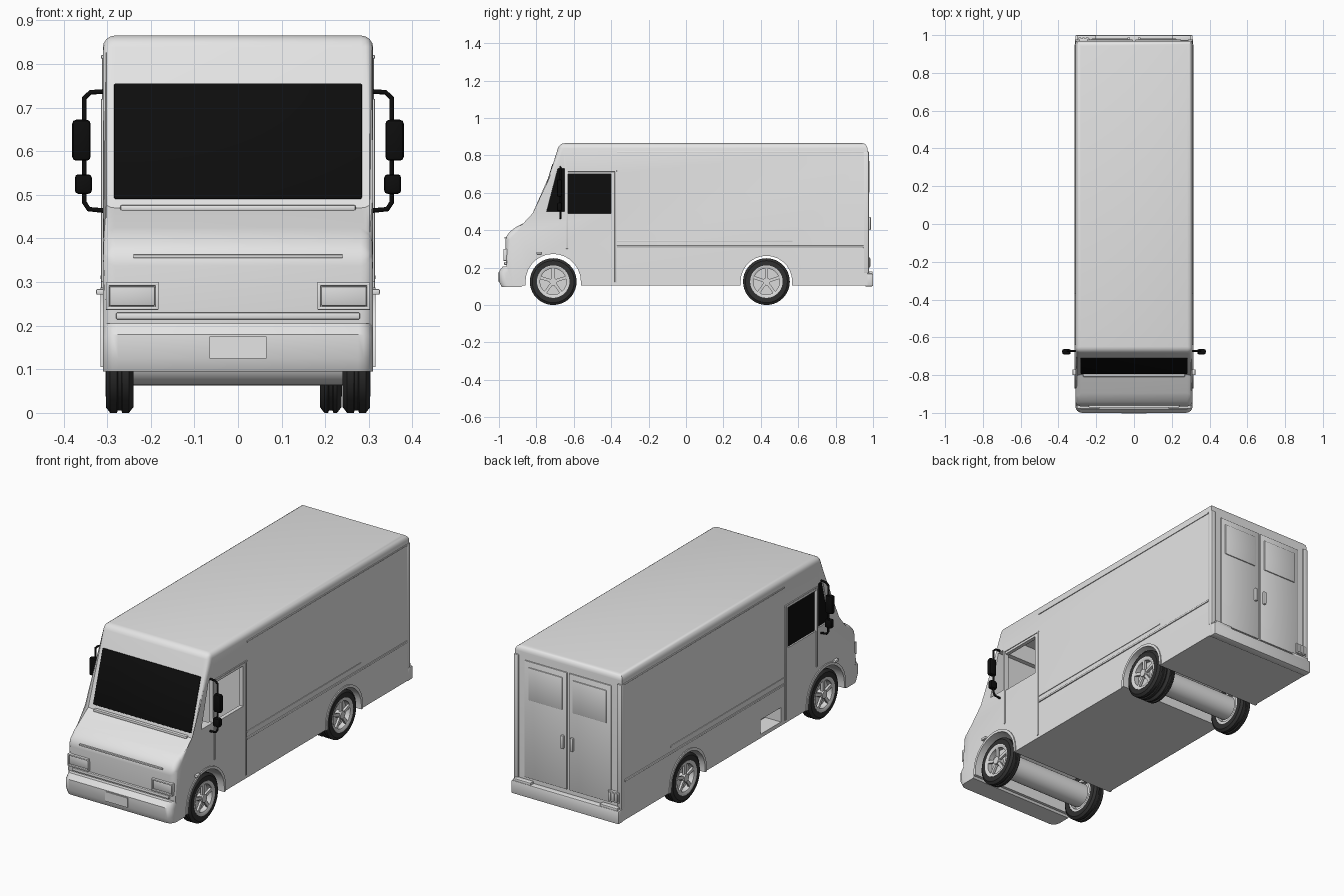
import bpy, bmesh, math
from math import sin, cos, pi
from mathutils import Matrix, Vector

if "Cube" in bpy.data.objects:
    bpy.data.objects.remove(bpy.data.objects["Cube"])


def material(name, value, rough=0.6):
    m = bpy.data.materials.new(name)
    m.use_nodes = True
    color = (value, value, value, 1)
    m.diffuse_color = color
    bsdf = m.node_tree.nodes["Principled BSDF"]
    bsdf.inputs["Base Color"].default_value = color
    bsdf.inputs["Roughness"].default_value = rough
    return m


PAINT = material("light grey paint", 0.78)
BLACK = material("black glass and plastic", 0.004)
RUBBER = material("dark rubber", 0.03)
METAL = material("wheel metal", 0.7)


def make(name, bm, mat):
    bmesh.ops.recalc_face_normals(bm, faces=bm.faces)
    me = bpy.data.meshes.new(name)
    bm.to_mesh(me)
    bm.free()
    me.materials.append(mat)
    ob = bpy.data.objects.new(name, me)
    bpy.context.collection.objects.link(ob)
    return ob


def box(name, x, y, z, mat, bevel=0.0, segments=2, tilt=0.0):
    """Box from three (low, high) ranges, tilted about its own x axis."""
    bm = bmesh.new()
    bmesh.ops.create_cube(bm, size=1)
    size = [r[1] - r[0] for r in (x, y, z)]
    mid = [(r[0] + r[1]) / 2 for r in (x, y, z)]
    bmesh.ops.scale(bm, vec=size, verts=bm.verts)
    if bevel:
        bmesh.ops.bevel(bm, geom=bm.edges[:], offset=bevel, segments=segments,
                        profile=0.5, affect='EDGES')
    bmesh.ops.transform(bm, verts=bm.verts,
                        matrix=Matrix.Translation(mid) @ Matrix.Rotation(tilt, 4, 'X'))
    return make(name, bm, mat)


def prism(points, x0, x1):
    """Side profile of (y, z) points stretched along x."""
    bm = bmesh.new()
    a = [bm.verts.new((x0, y, z)) for y, z in points]
    b = [bm.verts.new((x1, y, z)) for y, z in points]
    bm.faces.new(a)
    bm.faces.new(b[::-1])
    n = len(points)
    for i in range(n):
        bm.faces.new((a[i], b[i], b[(i + 1) % n], a[(i + 1) % n]))
    return bm, a, b


def lathe(name, profile, center, mat, steps=40):
    """Closed (x, radius) profile spun about the x axis."""
    bm = bmesh.new()
    rings = []
    for i in range(steps):
        t = 2 * pi * i / steps
        rings.append([bm.verts.new((x, r * cos(t), r * sin(t))) for x, r in profile])
    n = len(profile)
    for i in range(steps):
        p, q = rings[i], rings[(i + 1) % steps]
        for j in range(n):
            bm.faces.new((p[j], p[(j + 1) % n], q[(j + 1) % n], q[j]))
    bmesh.ops.translate(bm, vec=center, verts=bm.verts)
    return make(name, bm, mat)


def cylinder(name, x, y, z, radius, mat, steps=32):
    bm = bmesh.new()
    bmesh.ops.create_cone(bm, cap_ends=True, segments=steps, radius1=radius,
                          radius2=radius, depth=x[1] - x[0],
                          matrix=Matrix.Translation(((x[0] + x[1]) / 2, y, z))
                          @ Matrix.Rotation(pi / 2, 4, 'Y'))
    return make(name, bm, mat)


def cut(target, cutter):
    mod = target.modifiers.new("opening", 'BOOLEAN')
    mod.operation = 'DIFFERENCE'
    mod.solver = 'EXACT'
    mod.object = cutter
    cutter.hide_render = True
    bpy.context.view_layer.objects.active = target
    bpy.ops.object.modifier_apply(modifier=mod.name)
    bpy.data.objects.remove(cutter)


FRONT_Y, REAR_Y, AXLE_Z, FLOOR, HALF = -0.71, 0.43, 0.125, 0.105, 0.31


def arch(y, r, steps=14):
    pts = [(y + r * cos(pi * i / steps), AXLE_Z + r * sin(pi * i / steps))
           for i in range(steps + 1)]
    return [(y + r, FLOOR)] + pts + [(y - r, FLOOR)]


# Body shell: side profile with wheel arches and softened upper edges
upper = [(-0.95, FLOOR), (-0.96, 0.21), (-0.967, 0.365), (-0.92, 0.412), (-0.797, 0.47),
         (-0.677, 0.865), (0.97, 0.865), (0.97, FLOOR)]
bm, a, b = prism(upper + arch(REAR_Y, 0.138) + arch(FRONT_Y, 0.148), -HALF, HALF)
soft = []
for side in (a, b):
    soft += [bm.edges.get((side[i], side[i + 1])) for i in range(0, 6)]
soft += [bm.edges.get((a[i], b[i])) for i in (2, 3, 5, 6)]
bmesh.ops.bevel(bm, geom=soft, offset=0.028, segments=4, profile=0.5,
                affect='EDGES', clamp_overlap=True)
body = make("body_shell", bm, PAINT)

# Cab interior, window openings and step well
quarter = [(-0.745, 0.5), (-0.65, 0.5), (-0.65, 0.73), (-0.685, 0.73)]
cut(body, box("cab_cutter", (-0.29, 0.29), (-0.66, -0.38), (0.3, 0.82), PAINT))
cut(body, box("door_window_cutter", (-0.4, 0.4), (-0.63, -0.4), (0.49, 0.7), PAINT))
cut(body, make("quarter_window_cutter", prism(quarter, -0.4, 0.4)[0], PAINT))
cut(body, box("step_cutter", (-0.4, -0.22), (-0.34, -0.17), (0.125, 0.2), PAINT))

# Glass
box("windshield", (-0.284, 0.284), (-0.754, -0.746), (0.484, 0.761), BLACK, 0.0035,
    tilt=-0.293)
box("right_door_glass", (-0.302, -0.296), (-0.632, -0.398), (0.488, 0.702), BLACK)
make("right_quarter_glass", prism(quarter, -0.302, -0.296)[0], BLACK)
box("windshield_cowl", (-0.27, 0.27), (-0.81, -0.785), (0.462, 0.477), PAINT, 0.005)

# Front bumper with rounded ends, chin and plate
bm, a, b = prism([(-0.985, 0.095), (-1.0, 0.125), (-1.0, 0.18), (-0.98, 0.205),
                  (-0.862, 0.205), (-0.862, 0.12), (-0.88, 0.095)], -HALF, HALF)
ends = [bm.edges.get((s[i], s[i + 1])) for s in (a, b) for i in range(3)]
bmesh.ops.bevel(bm, geom=ends, offset=0.035, segments=4, profile=0.5, affect='EDGES')
make("front_bumper", bm, PAINT)
box("front_plate", (-0.065, 0.065), (-1.004, -0.998), (0.125, 0.175), PAINT)
box("grille_bar", (-0.28, 0.28), (-0.972, -0.95), (0.214, 0.23), PAINT, 0.004)
box("hood_seam", (-0.24, 0.24), (-0.971, -0.96), (0.355, 0.363), PAINT, 0.002)

# Rear bumper, doors, door frames and lamp
box("rear_bumper", (-HALF, HALF), (0.955, 1.0), (0.1, 0.168), PAINT, 0.005)
for s, side in ((1, "left"), (-1, "right")):
    def span(lo, hi):
        return (min(s * lo, s * hi), max(s * lo, s * hi))
    box(side + "_rear_door", span(0.006, 0.25), (0.966, 0.976), (0.19, 0.8), PAINT, 0.002)
    box(side + "_rear_window_panel", span(0.03, 0.225), (0.97, 0.981), (0.6, 0.77),
        PAINT, 0.003)
    box(side + "_rear_handle", span(0.02, 0.035), (0.97, 0.988), (0.4, 0.47), PAINT, 0.003)
    box(side + "_bumper_step", span(0.2, 0.3), (0.97, 0.998), (0.165, 0.18), PAINT, 0.003)
    box(side + "_rear_corner_post", span(0.285, 0.312), (0.95, 0.978), (0.17, 0.82),
        PAINT, 0.004)

    # Headlight with surround
    box(side + "_headlight", span(0.19, 0.295), (-0.972, -0.93), (0.245, 0.29), METAL, 0.004)
    for k, z in enumerate(((0.236, 0.244), (0.291, 0.299))):
        box(side + "_headlight_rim_%d" % k, span(0.183, 0.302), (-0.977, -0.93), z,
            PAINT, 0.002)
    for k, x in enumerate(((0.182, 0.19), (0.295, 0.303))):
        box(side + "_headlight_post_%d" % k, span(*x), (-0.977, -0.93), (0.236, 0.299),
            PAINT, 0.002)
    box(side + "_side_marker", span(0.3, 0.325), (-0.8, -0.77), (0.271, 0.284), PAINT, 0.003)

    # Belt rail, door frame and drip rail
    box(side + "_belt_rail", span(0.305, 0.315), (-0.37, 0.95), (0.305, 0.317), PAINT, 0.003)
    box(side + "_upper_rail", span(0.305, 0.313), (-0.37, 0.57), (0.34, 0.348), PAINT, 0.002)
    box(side + "_roof_rail", span(0.305, 0.314), (-0.37, 0.95), (0.812, 0.82), PAINT, 0.002)
    for k, y in enumerate((-0.636, -0.376)):
        box(side + "_door_post_%d" % k, span(0.305, 0.314), (y - 0.005, y + 0.005),
            (0.3 if k == 0 else 0.12, 0.72), PAINT, 0.002)
    box(side + "_door_header", span(0.305, 0.314), (-0.64, -0.37), (0.712, 0.72), PAINT, 0.002)

    # Wheel arch lips
    for label, y, r in (("front", FRONT_Y, 0.148), ("rear", REAR_Y, 0.138)):
        outer = arch(y, r + 0.014)
        inner = arch(y, r)
        make(side + "_" + label + "_arch_lip",
             prism(outer + inner[::-1], *span(0.3, 0.315))[0], PAINT)

    # Mirrors on a bent arm
    curve = bpy.data.curves.new(side + "_mirror_arm", 'CURVE')
    curve.dimensions = '3D'
    curve.bevel_depth = 0.0055
    curve.bevel_resolution = 2
    curve.use_fill_caps = True
    path = [(0.3, 0.737), (0.338, 0.735), (0.352, 0.722), (0.352, 0.482),
            (0.342, 0.467), (0.3, 0.463)]
    line = curve.splines.new('POLY')
    line.points.add(len(path) - 1)
    for p, (x, z) in zip(line.points, path):
        p.co = (s * x, -0.672, z, 1)
    curve.materials.append(BLACK)
    arm = bpy.data.objects.new(side + "_mirror_arm", curve)
    bpy.context.collection.objects.link(arm)
    box(side + "_main_mirror", span(0.338, 0.38), (-0.69, -0.662), (0.578, 0.672), BLACK, 0.009)
    box(side + "_small_mirror", span(0.335, 0.374), (-0.69, -0.662), (0.502, 0.547),
        BLACK, 0.008)

box("tail_lamp", (-0.3, -0.235), (0.965, 0.983), (0.2, 0.255), PAINT, 0.003)
for k in range(3):
    box("tail_lamp_lens_%d" % k, (-0.294 + 0.02 * k, -0.281 + 0.02 * k), (0.98, 0.987),
        (0.206, 0.249), METAL, 0.002)


# Wheels: tyre, rim, spokes and hub
def wheel(name, s, y, x0, x1):
    def px(points):
        return [(s * x, r) for x, r in points]
    at = (0, y, AXLE_Z)
    m = (x0 + x1) / 2
    lathe(name + "_tyre", px([(x0, 0.085), (x0, 0.112), (x0 + 0.01, 0.125), (m - 0.006, 0.125),
                              (m - 0.004, 0.119), (m + 0.004, 0.119), (m + 0.006, 0.125),
                              (x1 - 0.01, 0.125), (x1, 0.112), (x1, 0.085)]), at, RUBBER)
    lathe(name + "_rim", px([(x0 + 0.002, 0.086), (x0 + 0.002, 0.072), (x1 - 0.004, 0.07),
                             (x1 + 0.001, 0.08), (x1 + 0.001, 0.087)]), at, METAL)
    back = sorted((s * (m - 0.004), s * m))
    cylinder(name + "_disc", back, y, AXLE_Z, 0.073, METAL)
    hub = sorted((s * m, s * (x1 + 0.002)))
    cylinder(name + "_hub", hub, y, AXLE_Z, 0.02, METAL, 20)
    bm = bmesh.new()
    for k in range(5):
        turn = Matrix.Rotation(pi / 2 + 2 * pi * k / 5, 4, 'X')
        place = Matrix.Translation((s * (x1 - 0.01), y, AXLE_Z)) @ turn
        bmesh.ops.create_cube(bm, size=1, matrix=place @ Matrix.Translation((0, 0.044, 0))
                              @ Matrix.Diagonal((0.012, 0.062, 0.016, 1)))
    make(name + "_spokes", bm, METAL)


for s, side in ((1, "left"), (-1, "right")):
    wheel("front_%s_wheel" % side, s, FRONT_Y, 0.24, 0.303)
    wheel("rear_%s_wheel" % side, s, REAR_Y, 0.24, 0.303)
wheel("rear_left_inner_wheel", 1, REAR_Y, 0.188, 0.237)

# Axles
cylinder("front_axle", (-0.245, 0.245), FRONT_Y, AXLE_Z, 0.062, PAINT)
cylinder("rear_axle", (-0.245, 0.245), REAR_Y, AXLE_Z, 0.062, PAINT)

# Smooth shading with sharp edges kept
bpy.ops.object.select_all(action='DESELECT')
for ob in bpy.context.scene.objects:
    if ob.type == 'MESH' and ob.data.materials and ob.data.materials[0] in (
            PAINT, BLACK, RUBBER, METAL):
        ob.select_set(True)
        bpy.context.view_layer.objects.active = ob
bpy.ops.object.shade_smooth_by_angle(angle=math.radians(32))
